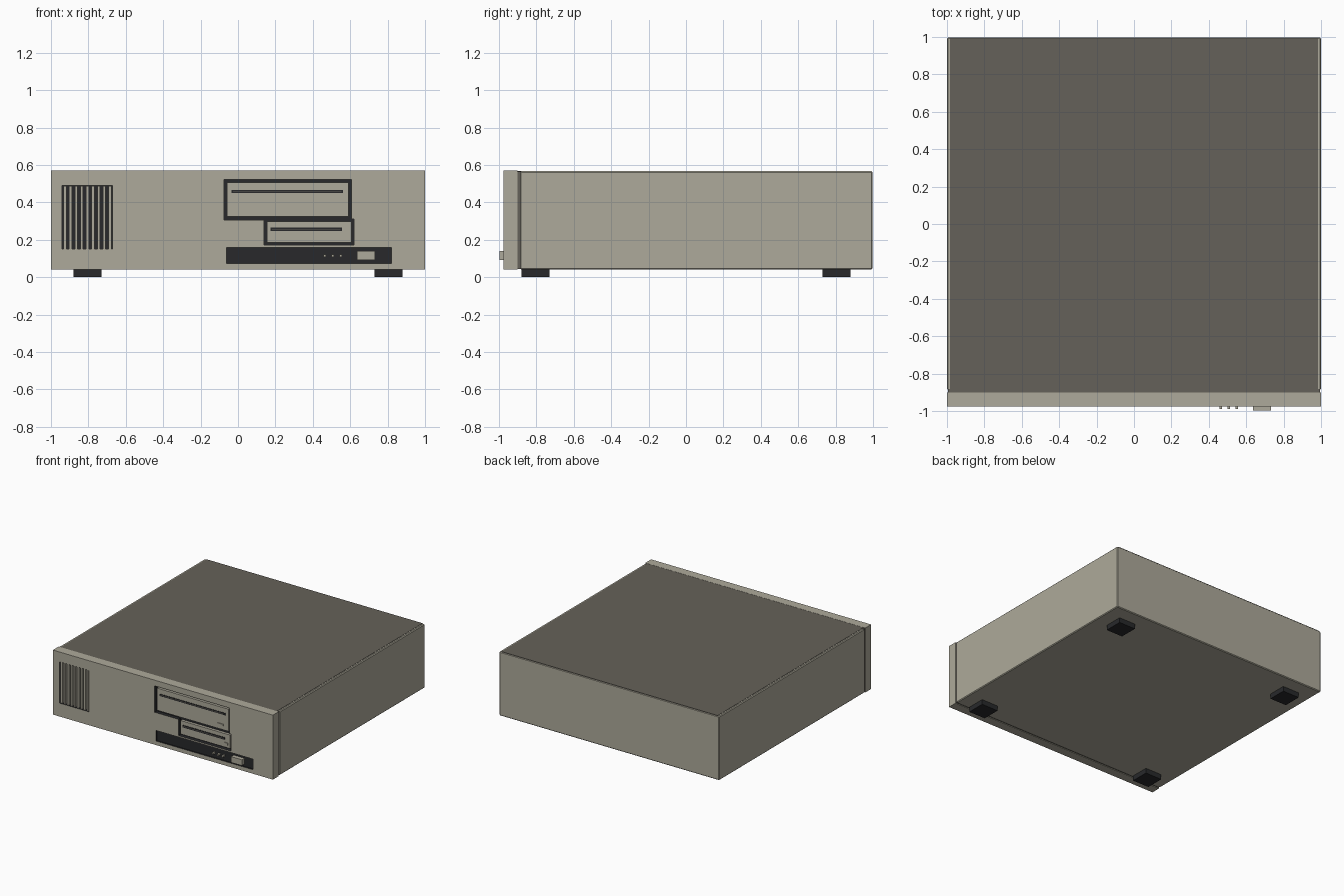
import bpy
import bmesh

if "Cube" in bpy.data.objects:
    bpy.data.objects.remove(bpy.data.objects["Cube"])


def material(name, rgb):
    m = bpy.data.materials.new(name)
    m.diffuse_color = (*rgb, 1)
    m.use_nodes = True
    m.node_tree.nodes["Principled BSDF"].inputs["Base Color"].default_value = m.diffuse_color
    return m


beige = material("beige_plastic", (0.42, 0.40, 0.325))
taupe = material("dark_taupe_metal", (0.13, 0.12, 0.10))
charcoal = material("charcoal", (0.021, 0.022, 0.024))


def box(name, x, y, z, mat, bevel=0.0):
    """Box from (min, max) ranges, optionally with chamfered edges."""
    bm = bmesh.new()
    bmesh.ops.create_cube(bm, size=1)
    for v in bm.verts:
        for i, (lo, hi) in enumerate((x, y, z)):
            v.co[i] = lo if v.co[i] < 0 else hi
    if bevel:
        bmesh.ops.bevel(bm, geom=bm.edges[:], offset=bevel, segments=1, affect='EDGES')
    me = bpy.data.meshes.new(name)
    bm.to_mesh(me)
    bm.free()
    me.materials.append(mat)
    ob = bpy.data.objects.new(name, me)
    bpy.context.collection.objects.link(ob)
    return ob


FRONT, SEAM, BACK = -0.975, -0.90, 0.997

# Front bezel with openings: (x range, z range, depth)
bezel = box("front_bezel", (-1, 1), (FRONT, SEAM), (0.04, 0.57), beige)
bezel.data.materials.append(charcoal)
openings = [
    ((-0.94, -0.67), (0.15, 0.49), 0.035),     # vent
    ((-0.075, 0.607), (0.306, 0.523), 0.030),  # large drive bay
    ((0.14, 0.62), (0.172, 0.311), 0.031),     # small drive bay
    ((-0.062, 0.82), (0.073, 0.16), 0.012),    # control strip
]
bpy.context.view_layer.objects.active = bezel
for x, z, depth in openings:
    cutter = box("opening_cutter", x, (FRONT - 0.05, FRONT + depth), z, charcoal)
    cutter.hide_render = True
    mod = bezel.modifiers.new("opening", 'BOOLEAN')
    mod.operation = 'DIFFERENCE'
    mod.solver = 'EXACT'
    mod.object = cutter
    bpy.ops.object.modifier_apply(modifier=mod.name)
    bpy.data.objects.remove(cutter, do_unlink=True)
# Inside of the openings is charcoal
for p in bezel.data.polygons:
    c = p.center
    inside = abs(c.x) < 0.99 and 0.05 < c.z < 0.56 and FRONT + 0.002 < c.y < SEAM - 0.005
    p.material_index = 1 if inside else 0

# Vent slats
for i in range(9):
    cx = -0.94 + 0.27 * (i + 0.5) / 9
    box(f"vent_slat_{i + 1}", (cx - 0.0075, cx + 0.0075), (FRONT + 0.004, FRONT + 0.036),
        (0.152, 0.488), beige)


# Disk drives: face plate, slot and eject button
def drive(name, face_x, face_z, slot_x, slot_z, button_x, button_z):
    y = FRONT + 0.008
    box(name + "_face", face_x, (y, FRONT + 0.033), face_z, beige)
    box(name + "_slot", slot_x, (y - 0.003, y + 0.002), slot_z, charcoal)
    mid = sum(slot_z) / 2
    box(name + "_slot_lip", (slot_x[0] + 0.008, slot_x[1] - 0.008), (y - 0.004, y),
        (mid - 0.002, mid + 0.002), taupe)
    box(name + "_button", button_x, (y - 0.006, y + 0.002), button_z, beige)


drive("large_drive", (-0.058, 0.592), (0.324, 0.506), (-0.035, 0.562), (0.449, 0.466),
      (0.495, 0.545), (0.356, 0.371))
drive("small_drive", (0.155, 0.606), (0.186, 0.297), (0.173, 0.557), (0.247, 0.266),
      (0.556, 0.588), (0.209, 0.227))

# Indicator lights and power button
for i, cx in enumerate((0.463, 0.507, 0.55)):
    box(f"indicator_{i + 1}", (cx - 0.007, cx + 0.007), (-0.989, FRONT + 0.013),
        (0.108, 0.122), beige)
box("power_button", (0.635, 0.733), (-0.997, FRONT + 0.013), (0.092, 0.14), beige)

# Case: cover, recessed seam behind the bezel, dark top panel
box("case_cover", (-1, 1), (SEAM + 0.013, BACK), (0.041, 0.567), beige, bevel=0.006)
box("bezel_seam", (-0.995, 0.995), (SEAM, SEAM + 0.02), (0.045, 0.566), taupe)
box("top_panel", (-0.983, 0.983), (SEAM, BACK - 0.004), (0.562, 0.569), taupe)

# Feet
for sx in (-1, 1):
    for sy in (-1, 1):
        xs = sorted((sx * 0.73, sx * 0.88))
        ys = sorted((sy * 0.73, sy * 0.88))
        box(f"foot_{'left' if sx < 0 else 'right'}_{'front' if sy < 0 else 'back'}",
            xs, ys, (0, 0.043), charcoal)
